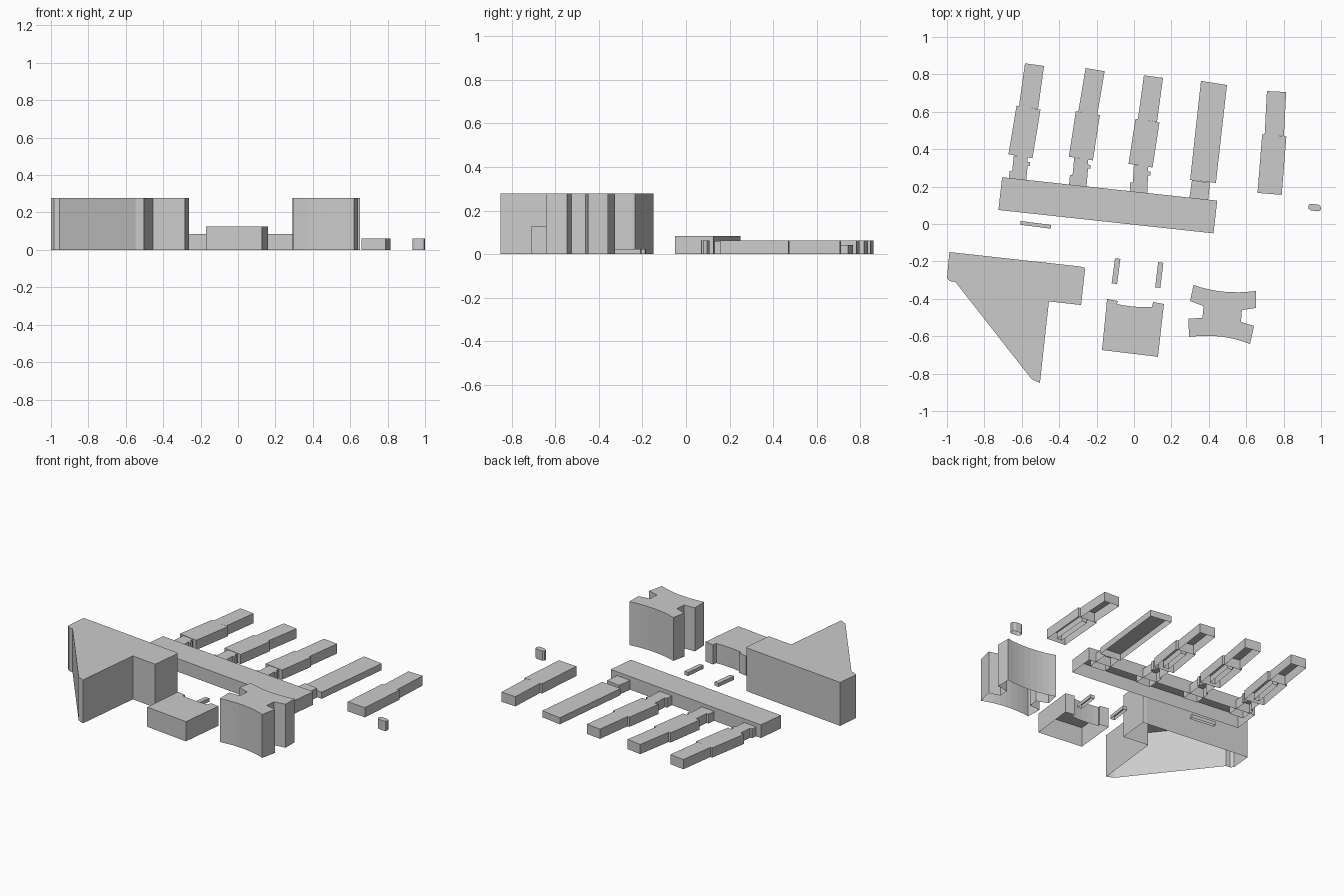
import bpy, bmesh
from mathutils import Vector

mat = bpy.data.materials.new("plain grey")
mat.diffuse_color = (0.6, 0.6, 0.6, 1)


def block(name, outline, height):
    """Vertical walls and a flat roof over an outline, open underneath."""
    bm = bmesh.new()
    top = [bm.verts.new((x, y, height)) for x, y in outline]
    low = [bm.verts.new((x, y, 0)) for x, y in outline]
    bm.faces.new(top)
    n = len(top)
    for i in range(n):
        j = (i + 1) % n
        bm.faces.new((low[i], low[j], top[j], top[i]))
    bmesh.ops.recalc_face_normals(bm, faces=bm.faces)
    # make sure the roof looks up
    roof = max(bm.faces, key=lambda f: f.calc_center_median().z)
    if roof.normal.z < 0:
        bmesh.ops.reverse_faces(bm, faces=bm.faces)
    me = bpy.data.meshes.new(name)
    bm.to_mesh(me)
    bm.free()
    me.materials.append(mat)
    ob = bpy.data.objects.new(name, me)
    bpy.context.collection.objects.link(ob)
    return ob


def local(a, b, pts):
    """Points (along 0..1, across in units) to plan coordinates on line a-b."""
    a, b = Vector(a), Vector(b)
    d = b - a
    s = Vector((d.y, -d.x)).normalized()
    return [tuple(a + d * u + s * v) for u, v in pts]


def strip(name, a, b, width, height):
    w = width / 2
    return block(name, local(a, b, [(0, -w), (0, w), (1, w), (1, -w)]), height)


def arc(a, m, b, n=8):
    """Smooth curve through a, m, b, without the end points."""
    a, m, b = Vector(a), Vector(m), Vector(b)
    c = 2 * m - (a + b) / 2
    return [tuple(a * (1 - t) ** 2 + c * 2 * t * (1 - t) + b * t * t)
            for t in (i / n for i in range(1, n))]


# long spine building
block("spine_building", [(-0.705, 0.25), (0.445, 0.125), (0.425, -0.05), (-0.725, 0.075)], 0.084)

# stepped wings: outer end, joint, inner end, meeting point with the spine
wings = [
    ((-0.532, 0.852), (-0.564, 0.622), (-0.607, 0.362), (-0.62, 0.237)),
    ((-0.208, 0.825), (-0.247, 0.592), (-0.284, 0.350), (-0.297, 0.212)),
    ((0.104, 0.788), (0.072, 0.553), (0.035, 0.312), (0.027, 0.174)),
    ((0.762, 0.708), (0.750, 0.474), (0.725, 0.161), None),
]
for i, (end, joint, start, root) in enumerate(wings, 1):
    strip(f"wing_{i}_outer", joint, end, 0.103, 0.062)
    strip(f"wing_{i}_inner", start, joint, 0.13, 0.062)
    # narrow corridor under the inner block
    a, b = local(start, joint, [(0.1, 0), (0.9, 0)])
    strip(f"wing_{i}_corridor", a, b, 0.035, 0.04)
    if root:
        # link with a small side bay and a wider foot
        foot = local(root, start, [(-0.5, 0)])[0]
        block(f"wing_{i}_link", local(foot, start, [
            (0, -0.05), (0, 0.045), (0.76, 0.043), (0.76, 0.055), (0.86, 0.055),
            (0.86, 0.04), (1, 0.04), (1, -0.036), (0.55, -0.036), (0.55, -0.05)]), 0.06)

# plain wing and its link
block("plain_wing", [(0.358, 0.765), (0.497, 0.743), (0.438, 0.22), (0.3, 0.235)], 0.042)
block("plain_wing_link", [(0.31, 0.235), (0.406, 0.22), (0.39, 0.07), (0.288, 0.084)], 0.06)

# small rounded hut
block("hut", [(0.932, 0.10), (0.942, 0.108), (0.985, 0.104), (0.997, 0.096), (1.0, 0.08),
              (0.994, 0.07), (0.982, 0.068), (0.945, 0.073), (0.932, 0.083)], 0.062)

# low slabs between the buildings
strip("long_slab", (-0.607, 0.006), (-0.444, -0.015), 0.02, 0.023)
strip("left_slab", (-0.105, -0.319), (-0.087, -0.185), 0.029, 0.023)
strip("right_slab", (0.127, -0.34), (0.143, -0.206), 0.028, 0.023)

# tall triangular building
block("triangular_building", [
    (-0.987, -0.15), (-0.289, -0.227), (-0.264, -0.233), (-0.262, -0.246), (-0.283, -0.433),
    (-0.455, -0.414), (-0.503, -0.85), (-0.548, -0.829), (-0.955, -0.31),
    (-0.984, -0.305), (-1.0, -0.289)], 0.278)

# square hall with a recessed, gently curved front
l, r = (-0.091, -0.428), (0.096, -0.444)
block("square_hall", [(-0.144, -0.401), (-0.086, -0.412), l]
      + arc(l, (0.003, -0.442), r, 5)
      + [r, (0.102, -0.417), (0.16, -0.428), (0.128, -0.71), (-0.171, -0.674)], 0.126)

# tall building with concave long sides and side notches
a, b = (0.318, -0.326), (0.652, -0.358)
c, d = (0.62, -0.642), (0.294, -0.604)
block("concave_tower", [a] + arc(a, (0.481, -0.362), b)
      + [b, (0.652, -0.449), (0.577, -0.46), (0.572, -0.524), (0.642, -0.545), c]
      + arc(c, (0.465, -0.602), d)
      + [d, (0.291, -0.505), (0.366, -0.503), (0.372, -0.439), (0.3, -0.412)], 0.278)
